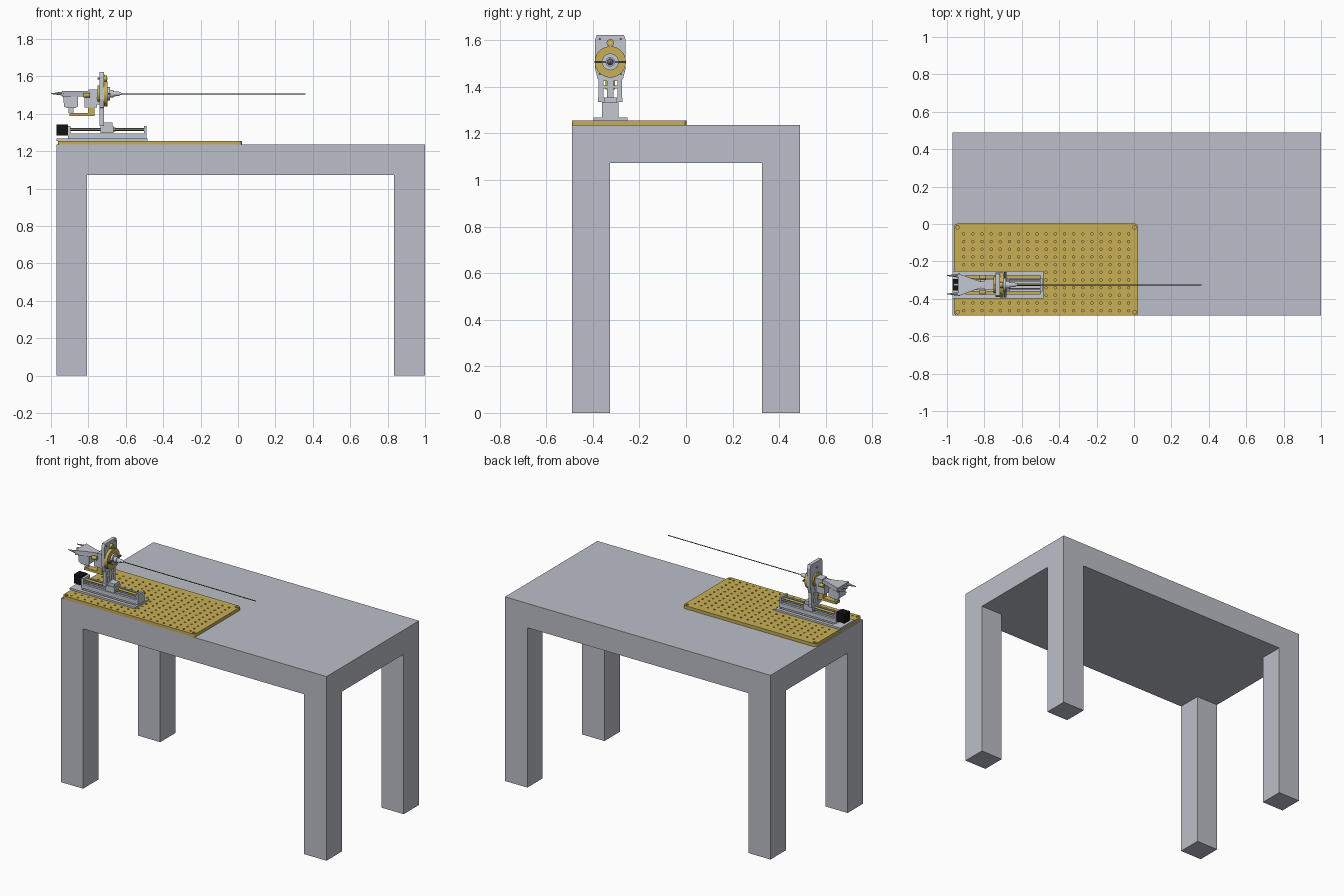
import bpy, bmesh, math
from mathutils import Matrix, Vector

if "Cube" in bpy.data.objects:
    bpy.data.objects.remove(bpy.data.objects["Cube"])


def material(name, rgb, rough=0.6):
    m = bpy.data.materials.new(name)
    m.use_nodes = True
    m.diffuse_color = (*rgb, 1)
    b = m.node_tree.nodes["Principled BSDF"]
    b.inputs["Base Color"].default_value = (*rgb, 1)
    b.inputs["Roughness"].default_value = rough
    return m


GREY = material("table grey", (0.50, 0.52, 0.58))
STEEL = material("light steel", (0.54, 0.57, 0.63))
GOLD = material("gold", (0.58, 0.43, 0.09))
BLACK = material("black", (0.006, 0.006, 0.006))
DARK = material("dark steel", (0.09, 0.09, 0.10))
YC = -0.325          # centre line of the instrument
ZC = 1.507           # height of the needle axis


def finish(name, bm, mat, smooth=False):
    bmesh.ops.recalc_face_normals(bm, faces=bm.faces)
    me = bpy.data.meshes.new(name)
    bm.to_mesh(me)
    bm.free()
    me.materials.append(mat)
    ob = bpy.data.objects.new(name, me)
    bpy.context.scene.collection.objects.link(ob)
    if smooth:
        bpy.ops.object.select_all(action='DESELECT')
        ob.select_set(True)
        bpy.context.view_layer.objects.active = ob
        bpy.ops.object.shade_smooth_by_angle(angle=math.radians(35))
    return ob


def add_box(bm, x0, x1, y0, y1, z0, z1):
    m = Matrix.Translation(((x0 + x1) / 2, (y0 + y1) / 2, (z0 + z1) / 2))
    m = m @ Matrix.Diagonal((x1 - x0, y1 - y0, z1 - z0, 1))
    bmesh.ops.create_cube(bm, size=1, matrix=m)


def boxes(name, mat, *dims):
    """Boxes whose y values are measured from the instrument centre line."""
    bm = bmesh.new()
    for x0, x1, y0, y1, z0, z1 in dims:
        add_box(bm, x0, x1, YC + y0, YC + y1, z0, z1)
    return finish(name, bm, mat)


def prism(name, mat, pts, vec, place):
    """Flat outline, placed in space by a function and extruded along vec."""
    bm = bmesh.new()
    f = bm.faces.new([bm.verts.new(place(a, b)) for a, b in pts])
    ext = bmesh.ops.extrude_face_region(bm, geom=[f])["geom"]
    bmesh.ops.translate(bm, vec=vec, verts=[v for v in ext if isinstance(v, bmesh.types.BMVert)])
    return finish(name, bm, mat)


def rod(name, mat, x0, x1, r0, r1=None, y=0, z=ZC, seg=24):
    """Round part lying along x."""
    bm = bmesh.new()
    m = Matrix.Translation(((x0 + x1) / 2, YC + y, z)) @ Matrix.Rotation(math.pi / 2, 4, 'Y')
    bmesh.ops.create_cone(bm, cap_ends=True, segments=seg, radius1=r0,
                          radius2=r0 if r1 is None else r1, depth=x1 - x0, matrix=m)
    return finish(name, bm, mat, True)


# Table: slab with four corner legs drawn out of its underside
bm = bmesh.new()
xs, ys = (-0.97, -0.806, 0.834, 1.0), (-0.49, -0.327, 0.327, 0.49)
grid = [[bm.verts.new((x, y, 1.072)) for y in ys] for x in xs]
faces = {(i, j): bm.faces.new((grid[i][j], grid[i + 1][j], grid[i + 1][j + 1], grid[i][j + 1]))
         for i in range(3) for j in range(3)}
rim = [e for e in bm.edges if e.is_boundary]
up = bmesh.ops.extrude_edge_only(bm, edges=rim)["geom"]
bmesh.ops.translate(bm, vec=(0, 0, 0.163), verts=[v for v in up if isinstance(v, bmesh.types.BMVert)])
bmesh.ops.contextual_create(bm, geom=[e for e in up if isinstance(e, bmesh.types.BMEdge)])
for i in (0, 2):
    for j in (0, 2):
        leg = bmesh.ops.extrude_discrete_faces(bm, faces=[faces[i, j]])["faces"]
        bmesh.ops.translate(bm, vec=(0, 0, -1.072), verts=leg[0].verts)
        foot = list(leg[0].verts)
bmesh.ops.remove_doubles(bm, verts=bm.verts, dist=1e-5)
finish("table", bm, GREY)

# Breadboard with rounded corners and a grid of drilled holes
bm = bmesh.new()
add_box(bm, -0.962, 0.022, -0.49, 0.002, 1.235, 1.256)
bmesh.ops.bevel(bm, geom=[e for e in bm.edges if abs(e.verts[0].co.z - e.verts[1].co.z) > 0.01],
                offset=0.018, segments=4, profile=0.5, affect='EDGES')
board = finish("breadboard", bm, GOLD)
bm = bmesh.new()
holes = [(-0.911 + 0.049 * i, -0.053 - 0.041 * j, 0.0065) for i in range(19) for j in range(10 + 1)]
holes += [(x, y, 0.010) for x in (-0.943, 0.003) for y in (-0.017, -0.471)]
for x, y, r in holes:
    bmesh.ops.create_cone(bm, cap_ends=True, segments=12, radius1=r, radius2=r, depth=0.03,
                          matrix=Matrix.Translation((x, y, 1.258)))
cutter = finish("hole_cutter", bm, GOLD)
mod = board.modifiers.new("holes", 'BOOLEAN')
mod.object, mod.solver = cutter, 'EXACT'
cutter.hide_render = True
bpy.context.view_layer.update()
drilled = bpy.data.meshes.new_from_object(board.evaluated_get(bpy.context.evaluated_depsgraph_get()))
board.modifiers.clear()
board.data = drilled
bpy.data.objects.remove(cutter)

# Linear stage: slotted base, guide rails, end plates, screw and motor
boxes("stage_base", STEEL, (-0.97, -0.90, -0.073, 0.073, 1.256, 1.268),
      (-0.50, -0.485, -0.073, 0.073, 1.256, 1.268), (-0.90, -0.50, -0.028, 0.028, 1.256, 1.268),
      *[(-0.90, -0.50, min(s * 0.05, s * 0.073), max(s * 0.05, s * 0.073), 1.256, 1.268) for s in (-1, 1)])
boxes("stage_rails", STEEL, (-0.905, -0.495, -0.03, 0.03, 1.268, 1.278),
      (-0.905, -0.495, -0.035, -0.018, 1.268, 1.296), (-0.905, -0.495, 0.018, 0.035, 1.268, 1.296))
boxes("stage_end_plates", STEEL, (-0.91, -0.895, -0.035, 0.035, 1.268, 1.335),
      (-0.503, -0.49, -0.035, 0.035, 1.268, 1.335))
rod("lead_screw", GOLD, -0.9, -0.495, 0.007, z=1.316, seg=12)
for s in (-1, 1):
    rod("guide_rod", STEEL, -0.9, -0.495, 0.005, y=s * 0.024, z=1.316, seg=12)
motor = boxes("motor", BLACK, (-0.97, -0.91, -0.03, 0.03, 1.283, 1.343))
boxes("carriage", STEEL, (-0.735, -0.665, -0.032, 0.032, 1.297, 1.335),
      (-0.722, -0.67, -0.026, 0.026, 1.335, 1.355))
rod("carriage_nut", GOLD, -0.665, -0.655, 0.011, z=1.316, seg=12)

# Upright: open lower frame and a solid upper plate with clipped corners
boxes("upright_frame", STEEL, (-0.74, -0.717, -0.052, 0.052, 1.335, 1.355),
      (-0.74, -0.717, -0.04, 0.04, 1.392, 1.406),
      *[(-0.74, -0.717, min(s * 0.03, s * 0.05), max(s * 0.03, s * 0.05), 1.355, 1.45) for s in (-1, 1)],
      (-0.74, -0.717, -0.014, 0.014, 1.355, 1.45))
half = [(0.042, 1.425), (0.055, 1.435), (0.066, 1.48), (0.066, 1.60), (0.058, 1.623)]
prism("upright_plate", STEEL, half + [(-a, b) for a, b in reversed(half)],
      Vector((0.023, 0, 0)), lambda a, b: (-0.74, YC + a, b))
for s in (-1, 1):
    for z in (1.455, 1.605):
        rod("plate_screw", DARK, -0.718, -0.715, 0.005, y=s * 0.045, z=z, seg=10)

# Gold gear with its pinion, hub and cross bar
rod("gear", GOLD, -0.717, -0.697, 0.067, seg=40)
rod("gear_rear", GOLD, -0.75, -0.74, 0.045, seg=32)
rod("pinion", GOLD, -0.717, -0.700, 0.016, z=1.589, seg=16)
rod("pinion_shaft", STEEL, -0.75, -0.697, 0.005, z=1.589, seg=12)
rod("hub", STEEL, -0.697, -0.685, 0.036, seg=32)
boxes("cross_bar", DARK, (-0.695, -0.683, -0.068, 0.068, ZC - 0.004, ZC + 0.004))
rod("chuck", STEEL, -0.685, -0.665, 0.02, seg=24)
rod("chuck_neck", STEEL, -0.665, -0.635, 0.014, 0.011, seg=24)
rod("chuck_tip", STEEL, -0.635, -0.62, 0.009, 0.004, seg=16)
rod("needle", DARK, -0.62, 0.36, 0.0027, seg=8)

# Instrument handle: flared body narrowing to a neck behind the gear
half = [(-0.74, 0.022), (-0.79, 0.022), (-0.82, 0.018), (-0.84, 0.024), (-0.94, 0.06)]
prism("handle_body", STEEL, half + [(a, -b) for a, b in reversed(half)],
      Vector((0, 0, 0.03)), lambda a, b: (a, YC + b, 1.493))
boxes("handle_cap", STEEL, (-0.80, -0.75, -0.028, 0.028, 1.488, 1.53))
for s in (-1, 1):
    rod("handle_finger", STEEL, -1.0, -0.93, 0.002, 0.011, y=s * 0.049, z=1.508, seg=8)
    rod("side_knob", GOLD, -0.825, -0.79, 0.012, y=s * 0.04, z=1.50, seg=16)
rod("handle_tail", STEEL, -0.965, -0.93, 0.008, y=0, z=1.508, seg=8)
prism("handle_grip", STEEL, [(-0.935, 1.493), (-0.93, 1.44), (-0.915, 1.43), (-0.87, 1.43),
                             (-0.855, 1.44), (-0.855, 1.493)],
      Vector((0, 0.07, 0)), lambda a, b: (a, YC - 0.035, b))
boxes("grip_pin", STEEL, (-0.905, -0.88, -0.01, 0.01, 1.405, 1.43))
boxes("rear_block", STEEL, (-0.82, -0.755, -0.028, 0.028, 1.435, 1.493),
      (-0.755, -0.74, -0.02, 0.02, 1.45, 1.48))
boxes("gold_link", GOLD, (-0.90, -0.768, -0.02, 0.02, 1.388, 1.404),
      (-0.803, -0.768, -0.02, 0.02, 1.404, 1.435))
